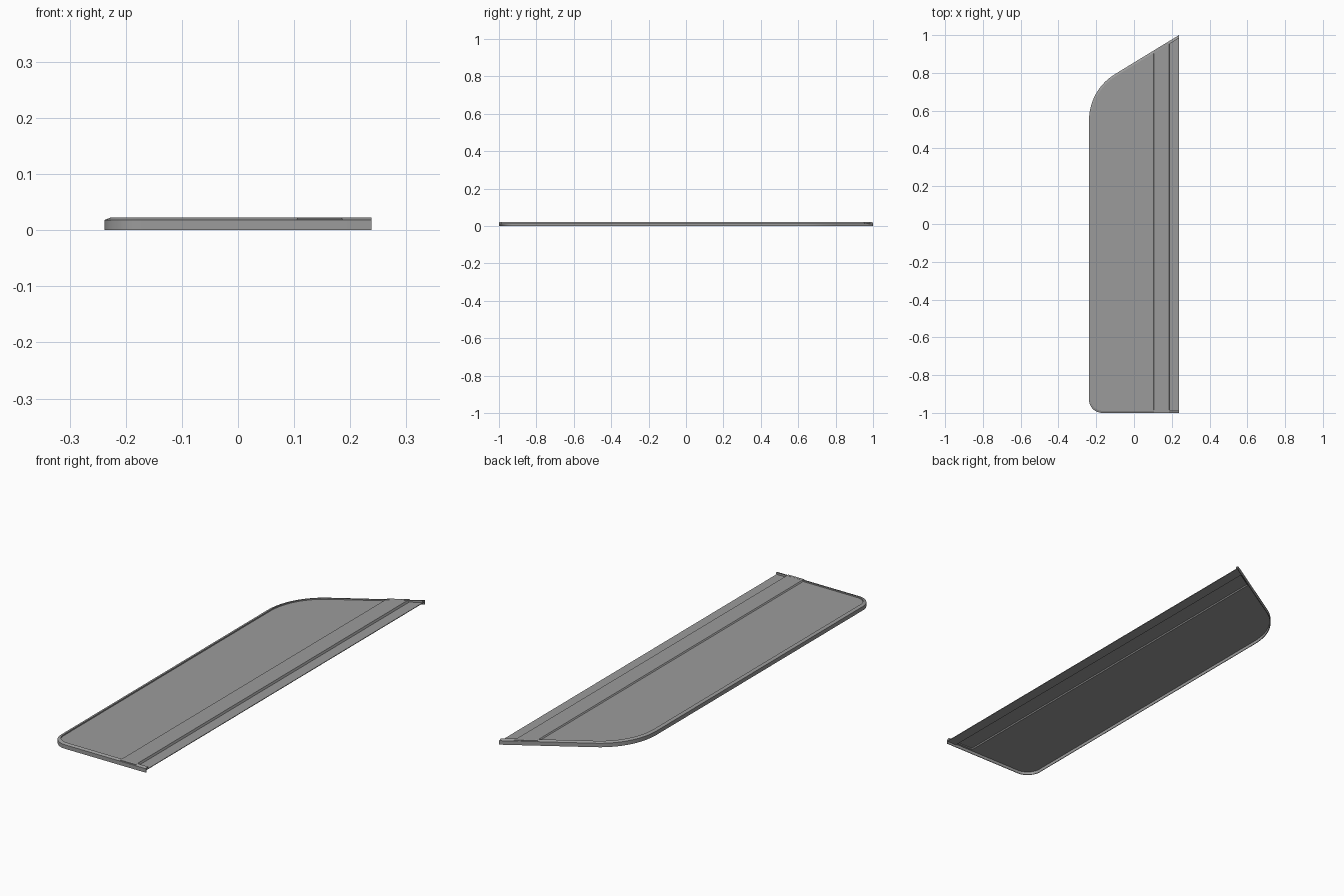
import bpy, bmesh, math
from mathutils import Vector

if "Cube" in bpy.data.objects:
    bpy.data.objects.remove(bpy.data.objects["Cube"])

HW, SLOPE, SEG = 0.238, 0.61, 14


def fillet(a, c, b, r):
    """Arc points rounding corner c between neighbours a and b."""
    u, v = (a - c).normalized(), (b - c).normalized()
    half = u.angle(v) / 2
    centre = c + (u + v).normalized() * (r / math.sin(half))
    p, q = c + u * (r / math.tan(half)), c + v * (r / math.tan(half))
    s, e = p - centre, q - centre
    ang = s.angle(e)
    return [centre + (s * math.sin((1 - i / SEG) * ang) + e * math.sin(i / SEG * ang)) / math.sin(ang)
            for i in range(SEG + 1)]


def outline(d):
    """Panel outline inset by d, from front right round to back right."""
    def top(x):
        return 1 + SLOPE * (x - HW) - d * math.hypot(1, SLOPE)
    a = Vector((HW, -1 + d, 0))
    b = Vector((-HW + d, -1 + d, 0))
    c = Vector((-HW + d, top(-HW + d), 0))
    e = Vector((HW, top(HW), 0))
    return [a] + fillet(a, b, c, 0.07 - d) + fillet(b, c, e, 0.285 - d) + [e]


def finish(name, bm):
    bmesh.ops.recalc_face_normals(bm, faces=bm.faces[:])
    me = bpy.data.meshes.new(name)
    bm.to_mesh(me)
    bm.free()
    ob = bpy.data.objects.new(name, me)
    me.materials.append(grey)
    bpy.context.collection.objects.link(ob)
    bpy.ops.object.select_all(action='DESELECT')
    ob.select_set(True)
    bpy.context.view_layer.objects.active = ob
    bpy.ops.object.shade_smooth_by_angle(angle=math.radians(18))


def strip(name, x0, x1, z0, z1, thick=0.003):
    """Sheet filling the outline between x0 and x1, top height going z0 to z1."""
    bm = bmesh.new()
    bm.faces.new([bm.verts.new(p) for p in outline(0.002)])
    for x, n in ((x0, -1), (x1, 1)):
        bmesh.ops.bisect_plane(bm, geom=bm.verts[:] + bm.edges[:] + bm.faces[:],
                               plane_co=(x, 0, 0), plane_no=(n, 0, 0), clear_outer=True)
    for v in bm.verts:
        v.co.z = z0 + (z1 - z0) * (v.co.x - x0) / (x1 - x0) - thick
    ext = bmesh.ops.extrude_face_region(bm, geom=bm.faces[:], use_keep_orig=True)
    bmesh.ops.translate(bm, vec=(0, 0, thick),
                        verts=[g for g in ext['geom'] if isinstance(g, bmesh.types.BMVert)])
    finish(name, bm)


grey = bpy.data.materials.new("dark_grey")
grey.diffuse_color = (0.33, 0.33, 0.33, 1)
grey.use_nodes = True
grey.node_tree.nodes["Principled BSDF"].inputs["Base Color"].default_value = grey.diffuse_color

# Chamfered rim hanging round three sides: (inset, height) profile
profile = [(0, 0), (0, 0.018), (0.011, 0.0225), (0.014, 0.0225),
           (0.014, 0.014), (0.003, 0.014), (0.003, 0)]
bm = bmesh.new()
loops = [[bm.verts.new((p.x, p.y, z)) for p in outline(d)] for d, z in profile]
for la, lb in zip(loops, loops[1:] + loops[:1]):
    for i in range(len(la) - 1):
        bm.faces.new((la[i], la[i + 1], lb[i + 1], lb[i]))
for end in (0, -1):
    bm.faces.new([l[end] for l in loops])
finish("rim", bm)

# Stepped sheet: main panel, raised band, lowered flange and the sloped steps
strip("main_panel", -0.3, 0.103, 0.017, 0.017)
strip("inner_step", 0.103, 0.107, 0.017, 0.022)
strip("raised_band", 0.107, 0.185, 0.022, 0.022)
strip("outer_step", 0.185, 0.189, 0.022, 0.013)
strip("edge_flange", 0.189, HW, 0.013, 0.013)
